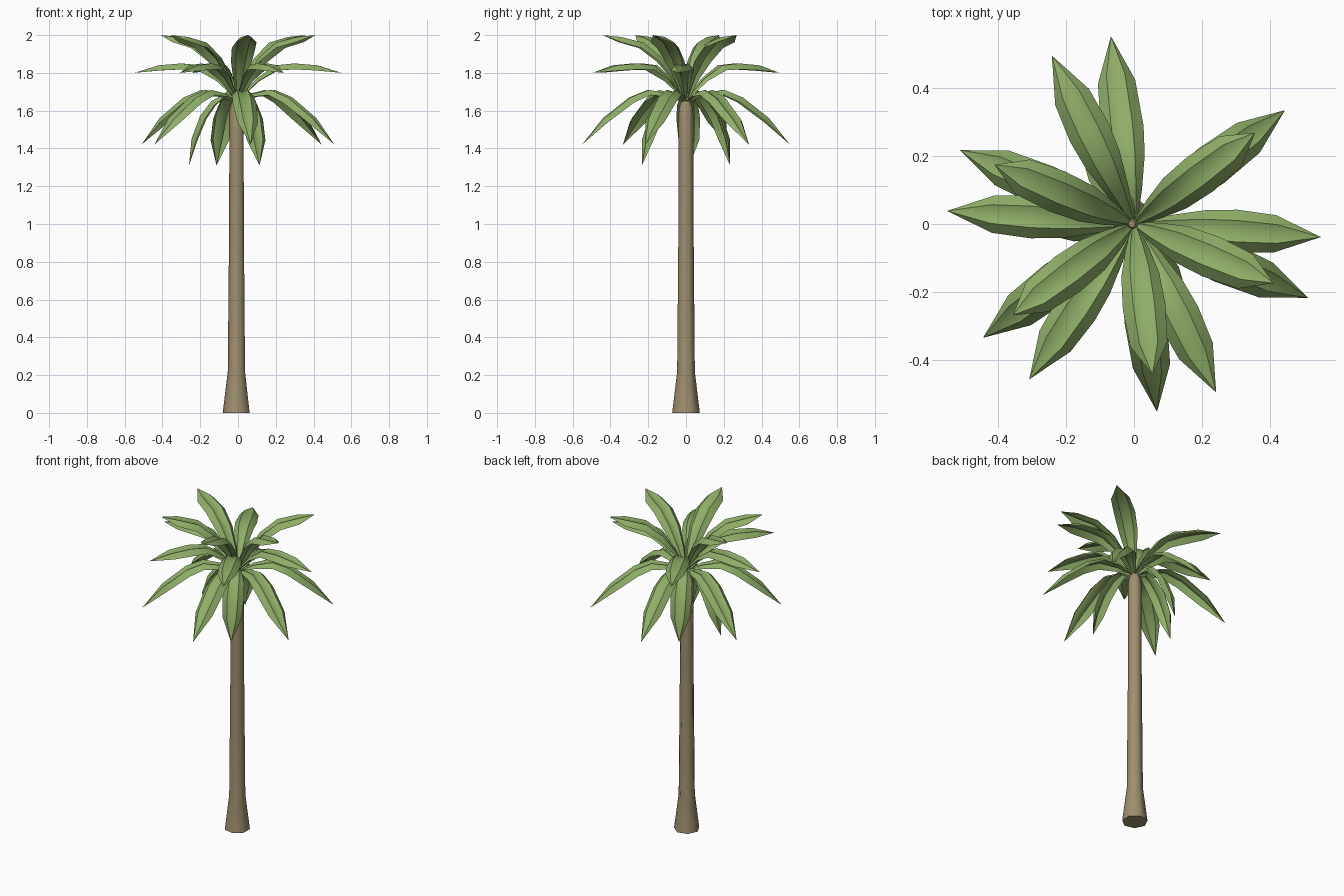
import bpy, bmesh, math
from mathutils import Vector

if "Cube" in bpy.data.objects:
    bpy.data.objects.remove(bpy.data.objects["Cube"])


def material(name, rgb):
    m = bpy.data.materials.new(name)
    m.diffuse_color = (*rgb, 1)
    m.use_nodes = True
    m.node_tree.nodes["Principled BSDF"].inputs["Base Color"].default_value = m.diffuse_color
    return m


BARK = material("bark brown", (0.35, 0.275, 0.156))
GREEN = material("leaf green", (0.275, 0.424, 0.138))


def make_object(name, bm, mat, angle):
    me = bpy.data.meshes.new(name)
    bm.to_mesh(me)
    bm.free()
    me.materials.append(mat)
    ob = bpy.data.objects.new(name, me)
    bpy.context.collection.objects.link(ob)
    bpy.ops.object.select_all(action='DESELECT')
    ob.select_set(True)
    bpy.context.view_layer.objects.active = ob
    bpy.ops.object.shade_smooth_by_angle(angle=math.radians(angle))
    return ob


# Trunk: seven-sided lathe with a flared foot and a tapered crown
SIDES = 7
bm = bmesh.new()
rings = []
for r, z in [(.075, 0), (.048, .22), (.041, 1.0), (.04, 1.4), (.041, 1.57), (.036, 1.62), (.01, 1.69)]:
    rings.append([bm.verts.new((-.006 + r * math.cos(math.pi + 2 * math.pi * i / SIDES),
                                r * math.sin(math.pi + 2 * math.pi * i / SIDES), z))
                  for i in range(SIDES)])
for a, b in zip(rings, rings[1:]):
    for i in range(SIDES):
        j = (i + 1) % SIDES
        bm.faces.new((a[i], a[j], b[j], b[i]))
bm.faces.new(rings[0][::-1])
bm.faces.new(rings[-1])
make_object("trunk", bm, BARK, 60)

# Leaf cross-section: drooping edges with a shallow groove down the middle
SECTION = [(-1, -.03), (-.5, 0), (0, -.012), (.5, 0), (1, -.03)]
WIDTHS = [.012, .035, .056, .063, .055, 0]


def leaf(name, path, degrees):
    a = math.radians(degrees)
    out = Vector((math.cos(a), math.sin(a), 0))
    side = Vector((-math.sin(a), math.cos(a), 0))
    up = Vector((0, 0, 1))
    pts = [out * r + up * z for r, z in path]
    bm = bmesh.new()
    rows = []
    for i, p in enumerate(pts[:-1]):
        t = (pts[i + 1] - pts[max(i - 1, 0)]).normalized()
        normal = t.cross(side)
        w = WIDTHS[i]
        rows.append([bm.verts.new(p + side * (s * w) + normal * (h * w / .06))
                     for s, h in SECTION])
    for lo, hi in zip(rows, rows[1:]):
        for k in range(4):
            bm.faces.new((lo[k], hi[k], hi[k + 1], lo[k + 1]))
    tip = bm.verts.new(pts[-1])
    for k in range(4):
        bm.faces.new((rows[-1][k], tip, rows[-1][k + 1]))
    bmesh.ops.recalc_face_normals(bm, faces=bm.faces)
    if sum(f.normal.z for f in bm.faces) < 0:
        bmesh.ops.reverse_faces(bm, faces=bm.faces)
    make_object(name, bm, GREEN, 60)


# Crown: four tiers of leaves, each (radius, height) path with its directions
TIERS = {
    "upper_leaf": ([(.01, 1.67), (.06, 1.78), (.13, 1.88), (.23, 1.96), (.35, 1.99), (.445, 2.0)],
                   [37, 157, -143, -83, -23]),
    "middle_leaf": ([(.01, 1.67), (.1, 1.77), (.2, 1.84), (.3, 1.85), (.42, 1.84), (.55, 1.80)],
                    [-4, 116, 176, -124, -64]),
    "lower_leaf": ([(.01, 1.65), (.09, 1.69), (.2, 1.71), (.3, 1.67), (.44, 1.56), (.555, 1.42)],
                   [97, 37, -23, -83, -143, 157]),
    "hanging_leaf": ([(.01, 1.66), (.07, 1.69), (.14, 1.65), (.2, 1.57), (.245, 1.45), (.26, 1.31)],
                     [116, 176, -64]),
}
for name, (path, angles) in TIERS.items():
    for i, deg in enumerate(angles):
        leaf(f"{name}_{i + 1}", path, deg)
